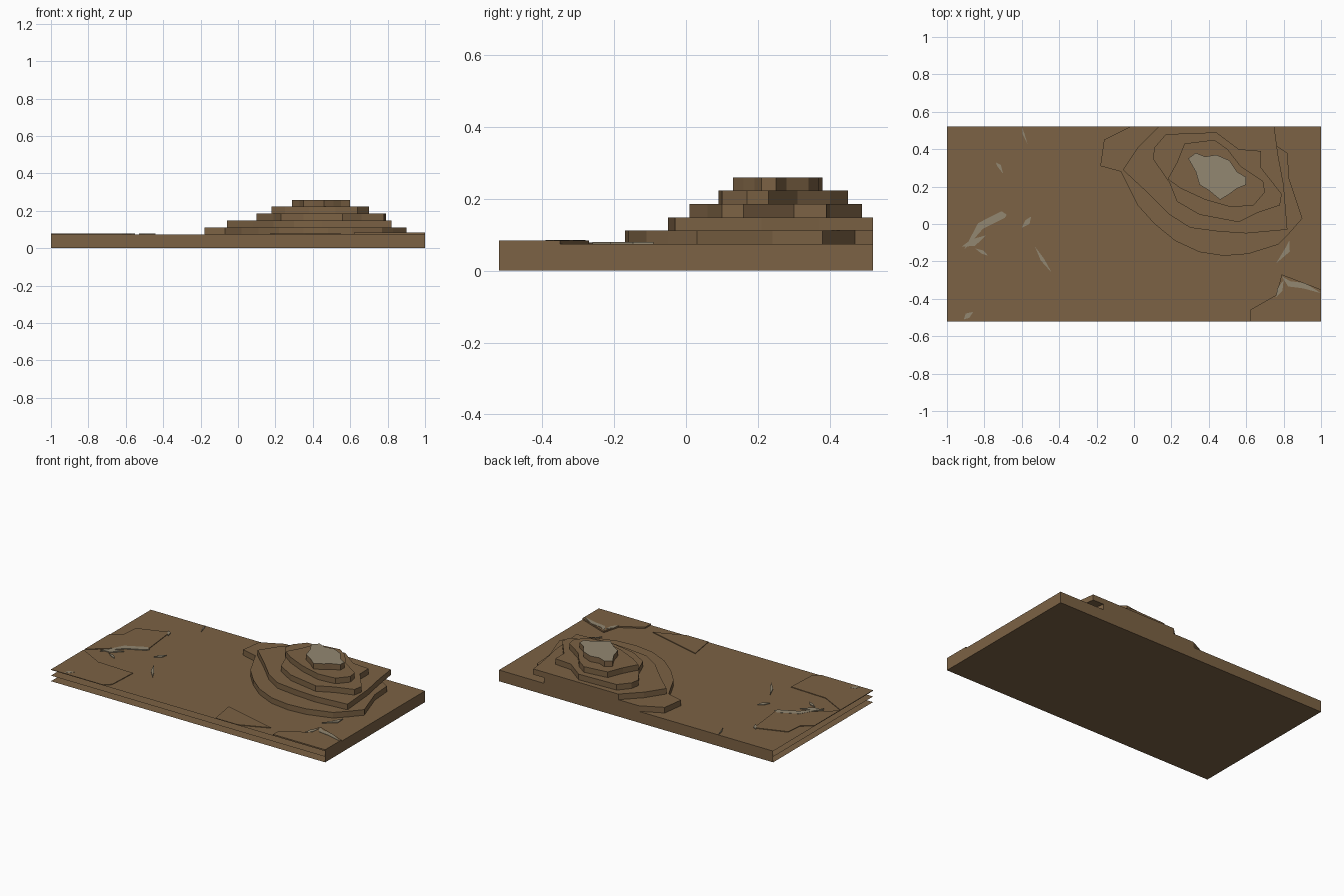
import bpy
import bmesh
from mathutils import Vector

cube = bpy.data.objects.get("Cube")
if cube:
    bpy.data.objects.remove(cube, do_unlink=True)


def make_material(name, rgb):
    material = bpy.data.materials.new(name)
    material.use_nodes = True
    color = (*rgb, 1)
    material.diffuse_color = color
    material.node_tree.nodes["Principled BSDF"].inputs["Base Color"].default_value = color
    return material


earth = make_material("earth brown", (0.2, 0.122, 0.058))
rock = make_material("rock grey", (0.29, 0.245, 0.165))

HALF_X, HALF_Y = 1.0, 0.52
STEP = 0.037
GROUND = 2 * STEP


def add_object(name, bm, *materials):
    mesh = bpy.data.meshes.new(name)
    bm.to_mesh(mesh)
    bm.free()
    for material in materials:
        mesh.materials.append(material)
    obj = bpy.data.objects.new(name, mesh)
    bpy.context.collection.objects.link(obj)
    return obj


def add_sheet(name, corners):
    bm = bmesh.new()
    bm.faces.new([bm.verts.new(corner) for corner in corners])
    return add_object(name, bm, earth)


def add_prism(name, outline, bottom, top, *materials):
    """Extrude an outline given in hundredths of a unit."""
    bm = bmesh.new()
    base = bm.faces.new([bm.verts.new((x / 100, y / 100, bottom)) for x, y in outline])
    extruded = bmesh.ops.extrude_face_region(bm, geom=[base], use_keep_orig=True)
    raised = [item for item in extruded["geom"] if isinstance(item, bmesh.types.BMVert)]
    bmesh.ops.translate(bm, verts=raised, vec=(0, 0, top - bottom))
    bmesh.ops.recalc_face_normals(bm, faces=bm.faces)
    # A second material, when given, covers the upper face
    if len(materials) > 1:
        for face in bm.faces:
            face.material_index = int(face.normal.z > 0.9)
    return add_object(name, bm, *materials)


def add_streak(name, path, width, bottom=GROUND, height=0.005):
    """Thin tapered plate following a path given in hundredths."""
    points = [Vector(point) for point in path]
    left, right = [], []
    for i in range(1, len(points) - 1):
        along = (points[i + 1] - points[i - 1]).normalized()
        side = Vector((-along.y, along.x)) * width / 2
        left.append(points[i] + side)
        right.append(points[i] - side)
    outline = [points[0], *left, points[-1], *reversed(right)]
    return add_prism(name, outline, bottom, bottom + height, rock)


# Base: stacked contour sheets, walled at the back and on the left
for label, level in (("bottom", 0), ("middle", STEP), ("ground", GROUND)):
    add_sheet(label + "_sheet", [
        (-HALF_X, -HALF_Y, level), (HALF_X, -HALF_Y, level),
        (HALF_X, HALF_Y, level), (-HALF_X, HALF_Y, level)])
add_sheet("back_wall", [
    (HALF_X, HALF_Y, 0), (-HALF_X, HALF_Y, 0),
    (-HALF_X, HALF_Y, GROUND), (HALF_X, HALF_Y, GROUND)])
add_sheet("left_wall", [
    (HALF_X, -HALF_Y, 0), (HALF_X, HALF_Y, 0),
    (HALF_X, HALF_Y, GROUND), (HALF_X, -HALF_Y, GROUND)])

# Hill: terraces from the foot up to the summit
terraces = {
    "foot_terrace": [
        (-2, 52), (-16, 45), (-18, 31), (-7, 28), (2, 10), (11, 0), (22, -9),
        (35, -15), (48, -17), (61, -16), (77, -11), (83, -5), (90, 3),
        (83, 24), (82, 38), (68, 47), (67, 52)],
    "lower_terrace": [
        (13, 52), (2, 41), (-6, 29), (8, 16), (19, 5), (30, -2), (45, -4),
        (60, -5), (82, -3), (80, 21), (77, 37), (75, 52)],
    "middle_terrace": [
        (17, 48), (44, 49), (56, 40), (68, 39), (68, 30), (79, 16), (78, 10),
        (66, 6), (56, 1), (35, 5), (23, 12), (19, 22), (10, 35), (11, 41)],
    "upper_terrace": [
        (27, 43), (43, 45), (50, 40), (57, 31), (69, 23), (70, 17), (64, 10),
        (52, 9), (38, 13), (25, 19), (18, 24), (23, 33)],
}
level = GROUND
for name, outline in terraces.items():
    add_prism(name, outline, level, level + STEP, earth)
    level += STEP
summit = [
    (29, 35), (33, 38), (38, 36), (44, 37), (51, 34), (55, 28), (60, 25),
    (60, 21), (55, 19), (51, 16), (46, 13), (40, 18), (35, 21), (33, 28)]
add_prism("summit", summit, level, level + STEP, earth, rock)

# Slightly raised ground along the rim
plates = {
    "right_rise": [(-100, 9), (-93, 14), (-92, 25), (-72, 32), (-69, 5), (-83, -3), (-100, -17)],
    "front_right_rise": [(-100, -52), (-100, -18), (-83, -27), (-57, -28), (-58, -48), (-62, -52)],
    "front_rise": [(17, -34), (55, -44), (36, -52), (20, -52)],
}
for name, outline in plates.items():
    add_prism(name, outline, GROUND, GROUND + 0.004, earth)
corner = [(62, -52), (62, -46), (76, -38), (79, -27), (100, -35), (100, -52)]
add_prism("front_left_rise", corner, GROUND, GROUND + 0.009, earth)

# Exposed rock streaks on the plain
streaks = [
    ([(-91, -14), (-82, -1), (-70, 5), (-68, 5)], 4),
    ([(-92, -12), (-86, -10), (-79, -6)], 4),
    ([(-85, -13), (-81, -15), (-78, -17)], 2),
    ([(-60, -2), (-57, 1), (-55, 4)], 3),
    ([(-53, -12), (-49, -19), (-44, -26)], 2),
    ([(83, -9), (82, -14), (76, -21)], 3),
    ([(-91, -51), (-89, -49), (-86, -47)], 3),
    ([(-60, 52), (-59, 48), (-57, 43)], 1),
    ([(-74, 33), (-72, 31), (-70, 27)], 2),
]
for i, (path, width) in enumerate(streaks):
    add_streak(f"rock_streak_{i}", path, width)
corner_top = GROUND + 0.009
add_streak("corner_streak", [(79, -28), (83, -32), (91, -33), (100, -37)], 3, corner_top, 0.002)
add_streak("corner_branch", [(76, -39), (78, -35), (80, -30)], 3, corner_top, 0.002)
